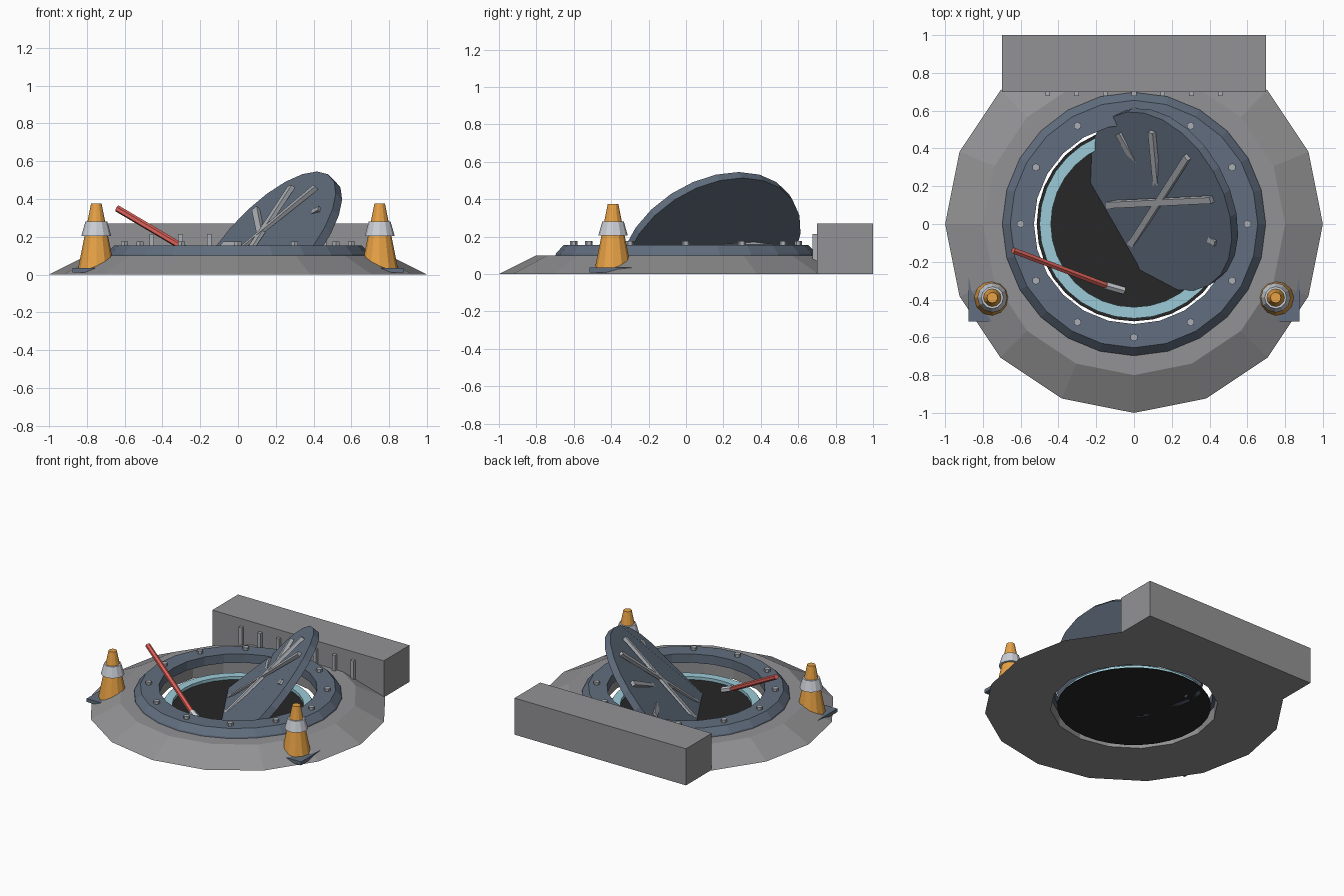
import bpy, bmesh, math
from mathutils import Vector, Matrix

if "Cube" in bpy.data.objects:
    bpy.data.objects.remove(bpy.data.objects["Cube"])


def material(name, r, g, b):
    m = bpy.data.materials.new(name)
    m.use_nodes = True
    m.diffuse_color = (r, g, b, 1)
    node = next(n for n in m.node_tree.nodes if n.type == "BSDF_PRINCIPLED")
    node.inputs["Base Color"].default_value = (r, g, b, 1)
    return m


CONCRETE = material("concrete_grey", .29, .29, .30)
SLATE = material("slate_metal", .12, .155, .21)
STEEL = material("light_steel", .40, .42, .45)
BLACK = material("pit_black", .02, .02, .02)
TEAL = material("glow_teal", .33, .60, .68)
ORANGE = material("cone_orange", .80, .36, .06)
WHITE = material("band_white", .60, .63, .68)
RED = material("bar_red", .72, .12, .10)


def finish(name, bm, mat, matrix=None, ground=False):
    if matrix:
        bm.transform(matrix)
    if ground:  # anything sunk below the ground is pressed flat on it
        for v in bm.verts:
            v.co.z = max(v.co.z, 0)
    mesh = bpy.data.meshes.new(name)
    bm.to_mesh(mesh)
    bm.free()
    mesh.materials.append(mat)
    ob = bpy.data.objects.new(name, mesh)
    bpy.context.collection.objects.link(ob)
    return ob


def box(name, size, centre, mat, matrix=None, ground=False):
    bm = bmesh.new()
    bmesh.ops.create_cube(bm, size=1)
    bm.transform(Matrix.Translation(centre) @ Matrix.Diagonal((*size, 1)))
    return finish(name, bm, mat, matrix, ground)


def frustum(name, r1, r2, z1, z2, sides, mat, matrix=None, ground=False):
    bm = bmesh.new()
    bmesh.ops.create_cone(bm, cap_ends=True, segments=sides, radius1=r1,
                          radius2=r2, depth=z2 - z1)
    bm.transform(Matrix.Translation((0, 0, (z1 + z2) / 2)))
    return finish(name, bm, mat, matrix, ground)


def ring(name, profile, sides, mat):
    """Closed loop of (radius, height) points swept around z."""
    bm = bmesh.new()
    loops = []
    for i in range(sides):
        a = math.tau * i / sides
        loops.append([bm.verts.new((r * math.cos(a), r * math.sin(a), z))
                      for r, z in profile])
    n = len(profile)
    for i in range(sides):
        p, q = loops[i], loops[(i + 1) % sides]
        for j in range(n):
            k = (j + 1) % n
            bm.faces.new((p[j], q[j], q[k], p[k]))
    bmesh.ops.recalc_face_normals(bm, faces=bm.faces)
    return finish(name, bm, mat)


def rod(name, start, end, radius, sides, mat):
    a, b = Vector(start), Vector(end)
    turn = (b - a).to_track_quat("Z", "Y").to_matrix().to_4x4()
    return frustum(name, radius, radius, 0, (b - a).length, sides, mat,
                   Matrix.Translation(a) @ turn, True)


# Ground collar, wall and pit
ring("ground_collar", [(.56, 0), (1, 0), (.8, .1), (.56, .1)], 16, CONCRETE)
box("back_wall", (1.4, .3, .27), (0, .85, .135), CONCRETE)
frustum("pit_floor", .515, .515, 0, .006, 32, BLACK)
ring("glow_ring", [(.44, .008), (.5, .008), (.5, .03), (.44, .03)], 32, TEAL)

# Metal rim with bolts
ring("hatch_rim", [(.53, .09), (.7, .09), (.695, .11), (.655, .155), (.53, .155)],
     24, SLATE)
for i in range(12):
    a = math.tau * i / 12
    spot = Matrix.Translation((.6 * math.cos(a), .6 * math.sin(a), 0))
    frustum("rim_bolt", .021, .021, .15, .176, 6, STEEL, spot)

# Posts along the wall
for i in range(-3, 4):
    box("wall_post", (.025, .025, .15), (i * .152, .69, .14), STEEL)

# Tilted lid: local x runs along its level axis, local y up its slope
level = Vector((.5, -.866, 0))
tilt = math.radians(51)
slope = Vector((.866 * math.cos(tilt), .5 * math.cos(tilt), math.sin(tilt)))
normal = level.cross(slope)
lid = Matrix((level, slope, normal)).transposed().to_4x4()
lid.translation = (.137, .12, .145)
frustum("lid_plate", .515, .515, -.05, 0, 24, SLATE, lid, True)
frustum("lid_hub", .07, .07, 0, .03, 12, STEEL, lid, True)
for i in range(5):
    spin = Matrix.Rotation(math.pi * i / 5, 4, "Z")
    box("lid_bar", (.84, .035, .025), (0, 0, .012), STEEL, lid @ spin, True)

# Pry bar with pale tip
rod("pry_bar", (-.64, -.14, .35), (-.15, -.325, .06), .018, 6, RED)
rod("pry_bar_tip", (-.15, -.325, .06), (-.055, -.352, .015), .022, 6, WHITE)

# Traffic cones
for side, x in (("left", .75), ("right", -.75)):
    spot = Matrix.Translation((x, -.39, 0))
    box(side + "_cone_foot", (.25, .25, .025), (0, 0, .022), SLATE, spot)
    frustum(side + "_cone_body", .096, .028, .035, .375, 12, ORANGE, spot)
    frustum(side + "_cone_band", .079, .058, .205, .28, 12, WHITE, spot)
